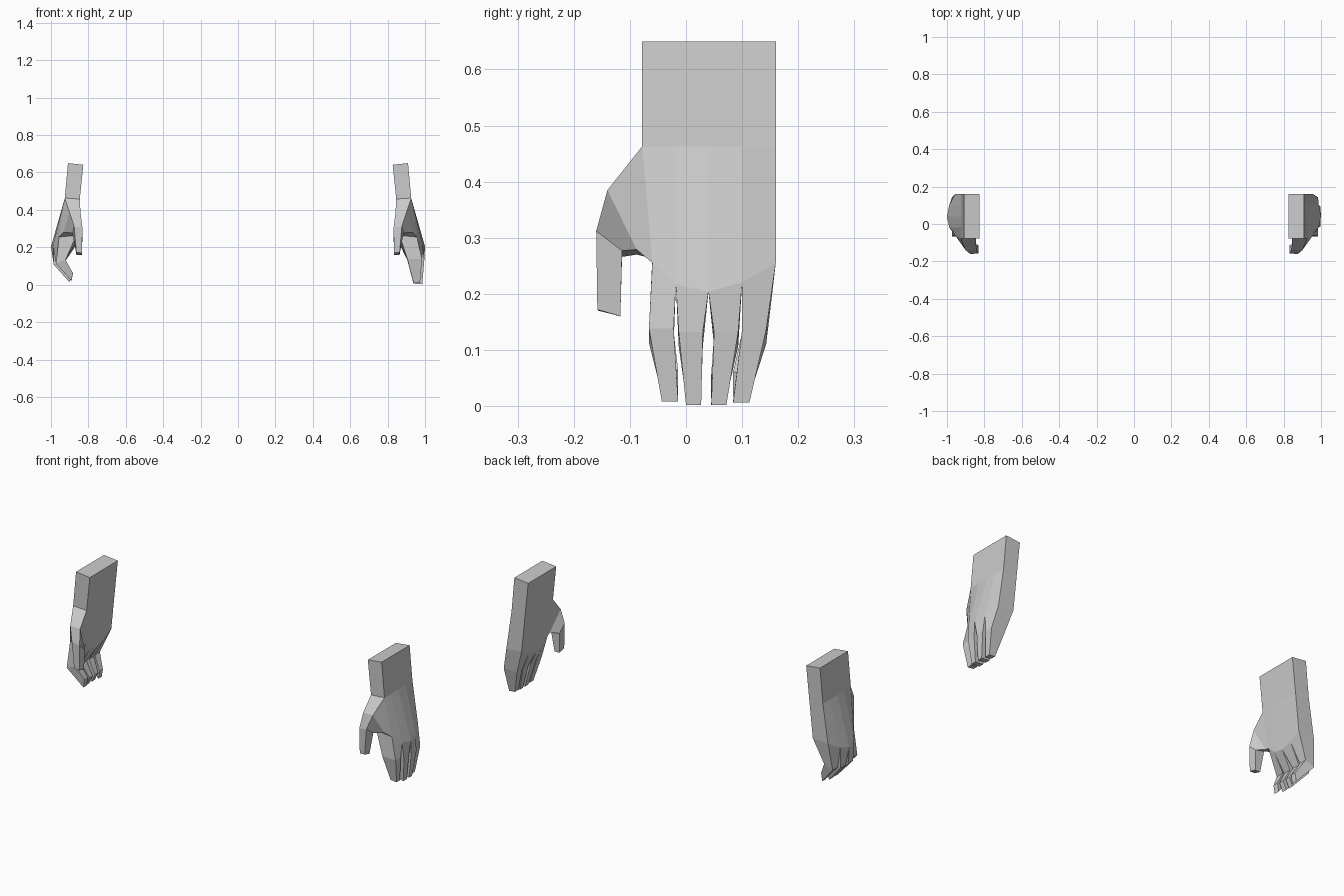
import bpy
import bmesh
from mathutils import Vector

cube = bpy.data.objects.get("Cube")
if cube:
    bpy.data.objects.remove(cube, do_unlink=True)

grey = bpy.data.materials.new("light_grey")
grey.use_nodes = True
colour = (0.6, 0.6, 0.6, 1)
grey.diffuse_color = colour
grey.node_tree.nodes["Principled BSDF"].inputs["Base Color"].default_value = colour

# Columns across the hand: y at wrist, y, z and outer x at knuckle
COLUMNS = [(-.078, -.06, .255, .957), (-.02, -.018, .217, .988), (.04, .04, .204, 1.0),
           (.10, .10, .22, .988), (.16, .16, .255, .957)]
# Fingers: middle y range, tip y range, tip height, inward shift
FINGERS = [(-.066, -.022, -.043, -.014, .008, .012), (-.013, .030, 0, .027, .002, 0),
           (.050, .093, .045, .072, .002, 0), (.100, .143, .084, .113, .006, .012)]
# Finger side profiles as (x, z): middle outer, middle inner, tip outer, tip inner
STRAIGHT = [(.996, .13), (.905, .13), (.985, 0), (.938, .004)]
CURLED = [(.985, .105), (.922, .125), (.902, .012), (.883, .055)]


def loft(bm, rings, cap=True):
    """Skin a list of four-point rings and close the last one."""
    loops = [[bm.verts.new(p) for p in ring] for ring in rings]
    for a, b in zip(loops, loops[1:]):
        for i in range(4):
            j = (i + 1) % 4
            bm.faces.new((a[i], a[j], b[j], b[i]))
    if cap:
        bm.faces.new(loops[-1])


def face(bm, points):
    bm.faces.new([bm.verts.new(p) for p in points])


def make_hand(name, profile, side):
    bm = bmesh.new()
    y0, y1 = COLUMNS[0][0], COLUMNS[-1][0]
    top = [(.909, y0, .65), (.827, y0, .641), (.827, y1, .641), (.909, y1, .65)]
    w_out = [Vector((.926, c[0], .463)) for c in COLUMNS]
    w_in = [Vector((.846, c[0], .458)) for c in COLUMNS]
    k_out = [Vector((c[3], c[1], c[2])) for c in COLUMNS]
    k_in = [Vector((.866, c[1], c[2] + .008)) for c in COLUMNS]

    # Forearm block
    face(bm, top)
    face(bm, [top[0], top[1], w_in[0], w_out[0]])
    face(bm, [top[2], top[3], w_out[-1], w_in[-1]])
    face(bm, [top[3], top[0]] + w_out)
    face(bm, [top[1], top[2]] + w_in[::-1])

    # Palm and back of the hand
    for i in range(4):
        face(bm, [w_out[i], k_out[i], k_out[i + 1], w_out[i + 1]])
        face(bm, [w_in[i], w_in[i + 1], k_in[i + 1], k_in[i]])
    face(bm, [w_out[-1], k_out[-1], k_in[-1], w_in[-1]])

    # Four tapered fingers
    for i, (ma, mb, ta, tb, lift, shift) in enumerate(FINGERS):
        def ring(a, b, outer, inner, dz):
            return [(outer[0] - shift, a, outer[1] + dz), (outer[0] - shift, b, outer[1] + dz),
                    (inner[0], b, inner[1] + dz), (inner[0], a, inner[1] + dz)]
        loft(bm, [[k_out[i], k_out[i + 1], k_in[i + 1], k_in[i]],
                  ring(ma, mb, profile[0], profile[1], lift),
                  ring(ta, tb, profile[2], profile[3], lift)])

    # Thumb growing from the front side of the palm
    loft(bm, [[w_out[0], w_in[0], k_in[0], k_out[0]],
              [(.900, -.14, .385), (.842, -.138, .385), (.872, -.088, .270), (.935, -.088, .279)],
              [(.876, -.16, .312), (.832, -.158, .305), (.832, -.114, .266), (.885, -.114, .277)],
              [(.864, -.158, .172), (.834, -.156, .170), (.834, -.117, .160), (.864, -.117, .160)]])

    for v in bm.verts:
        v.co.x *= side
    bmesh.ops.remove_doubles(bm, verts=bm.verts, dist=.0005)
    bmesh.ops.recalc_face_normals(bm, faces=bm.faces)
    mesh = bpy.data.meshes.new(name)
    bm.to_mesh(mesh)
    bm.free()
    mesh.materials.append(grey)
    bpy.context.collection.objects.link(bpy.data.objects.new(name, mesh))


make_hand("left_hand", STRAIGHT, 1)
make_hand("right_hand", CURLED, -1)
